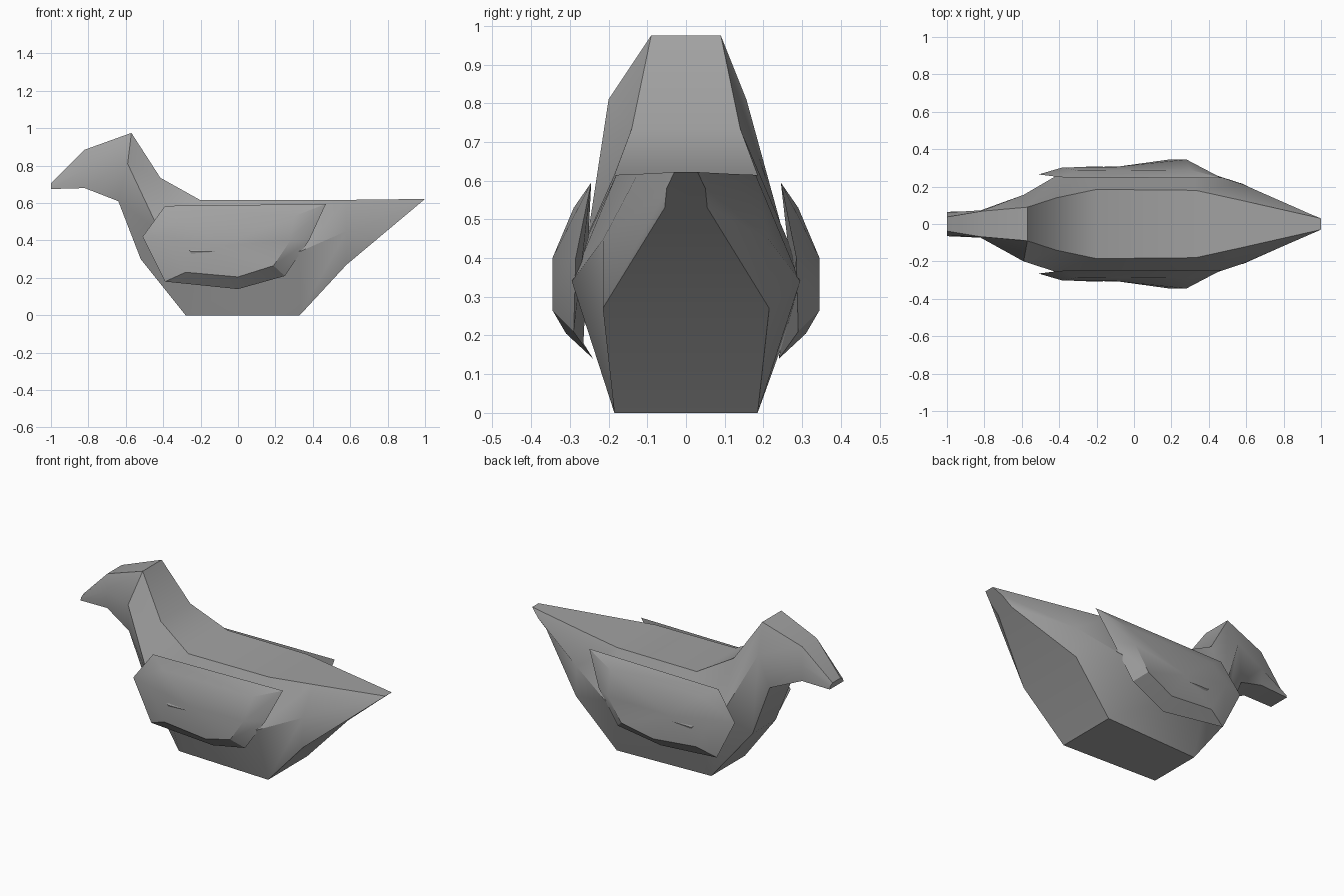
import bpy
import bmesh
import math

cube = bpy.data.objects.get("Cube")
if cube:
    bpy.data.objects.remove(cube, do_unlink=True)

grey = bpy.data.materials.new("plain grey")
grey.use_nodes = True
colour = (0.36, 0.36, 0.36, 1)
grey.diffuse_color = colour
grey.node_tree.nodes["Principled BSDF"].inputs["Base Color"].default_value = colour


def finish(bm, name, angle):
    bmesh.ops.recalc_face_normals(bm, faces=bm.faces)
    mesh = bpy.data.meshes.new(name)
    bm.to_mesh(mesh)
    bm.free()
    mesh.materials.append(grey)
    obj = bpy.data.objects.new(name, mesh)
    bpy.context.collection.objects.link(obj)
    bpy.ops.object.select_all(action="DESELECT")
    obj.select_set(True)
    bpy.context.view_layer.objects.active = obj
    bpy.ops.object.shade_smooth_by_angle(angle=math.radians(angle))
    return obj


def bridge(bm, a, b):
    for i in range(len(a)):
        j = (i + 1) % len(a)
        bm.faces.new((a[i], a[j], b[j], b[i]))


# Body, head and tail: rings of top, side and bottom points (x, z, half width)
sections = [
    ((-1, .705, .038), (-1, .69, .062), (-1, .675, .065)),
    ((-.82, .885, .068), (-.82, .78, .073), (-.82, .68, .07)),
    ((-.57, .975, .09), (-.59, .81, .178), (-.64, .61, .12)),
    ((-.415, .735, .14), (-.42, .45, .255), (-.52, .3, .11)),
    ((-.2, .615, .185), (-.25, .34, .308), (-.28, 0, .16)),
    ((.33, .615, .18), (.33, .34, .295), (.33, 0, .185)),
    ((.58, .617, .125), (.58, .45, .213), (.58, .27, .215)),
    ((1, .622, .03), (.95, .58, .05), (.89, .53, .055)),
]
bm = bmesh.new()
rings = []
for n, section in enumerate(sections):
    lean = -.022 if n == 2 else 0
    points = [(x, w + (lean if k == 1 else 0), z) for k, (x, z, w) in enumerate(section)]
    points += [(x, -w + (lean if k == 1 else 0), z)
               for k, (x, z, w) in reversed(list(enumerate(section)))]
    rings.append([bm.verts.new(p) for p in points])
for a, b in zip(rings, rings[1:]):
    bridge(bm, a, b)
bm.faces.new(rings[0])
bm.faces.new(rings[-1])
finish(bm, "body", 35)

# Wings: a thin rim rising to a raised outer panel (x, z, distance from middle)
rim = [(-.39, .585, .25), (.47, .595, .245), (.38, .4, .285), (.25, .21, .29),
       (0, .14, .24), (-.39, .18, .265), (-.51, .42, .265)]
panel = [(-.3, .53, .285), (.3, .53, .29), (.28, .4, .345), (.19, .265, .345),
         (0, .205, .31), (-.28, .23, .303), (-.38, .42, .303)]
for side, name in ((1, "back_wing"), (-1, "front_wing")):
    bm = bmesh.new()
    outer, inner = ([bm.verts.new((x, side * y, z)) for x, z, y in loop]
                    for loop in (rim, panel))
    bridge(bm, outer, inner)
    centre = bm.verts.new((-.1, side * .305, .37))
    for i, v in enumerate(inner):
        bm.faces.new((v, inner[(i + 1) % len(inner)], centre))
    bm.faces.new(outer)
    finish(bm, name, 30)
